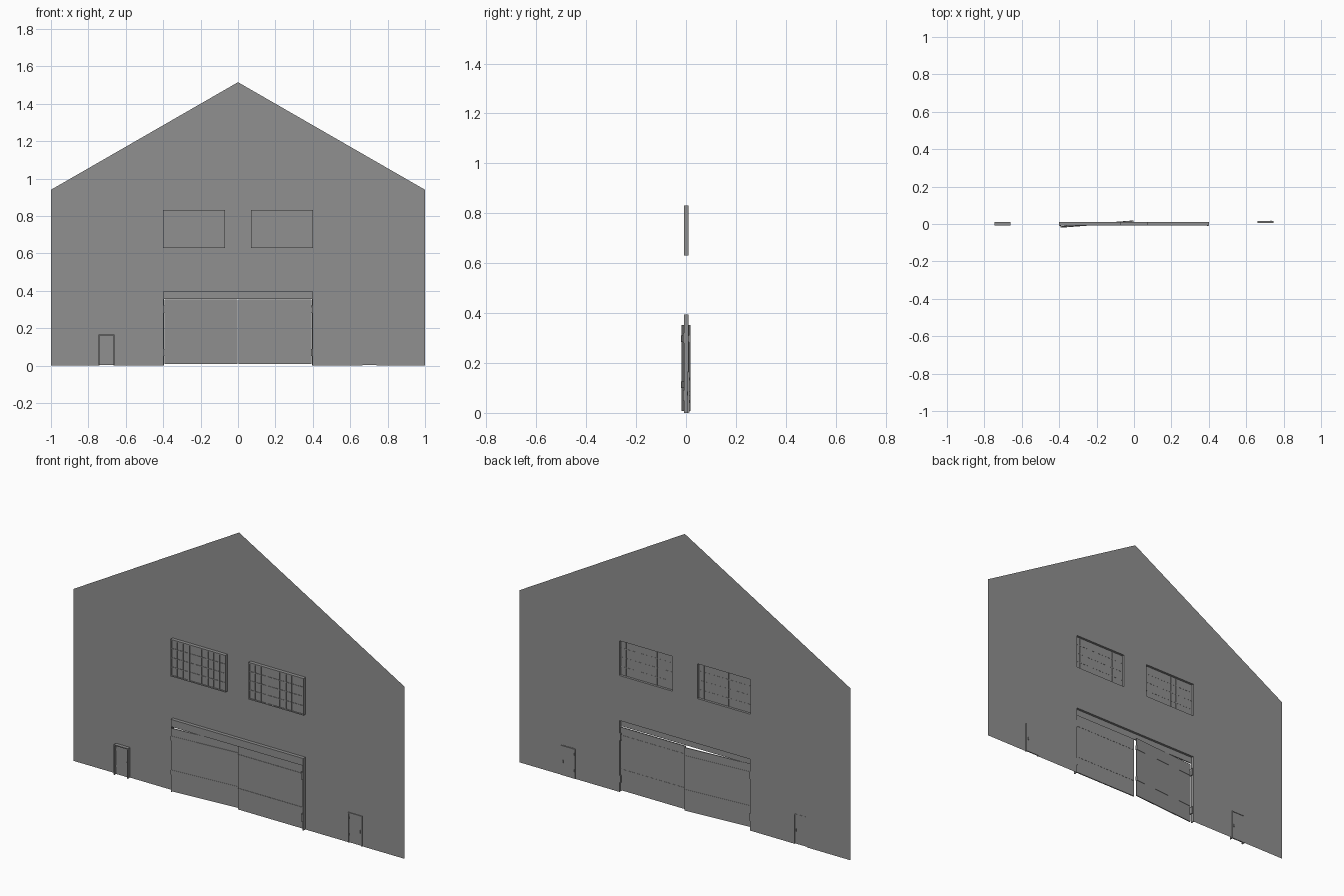
import bpy, bmesh
from math import atan2

cube = bpy.data.objects.get("Cube")
if cube:
    bpy.data.objects.remove(cube, do_unlink=True)

grey = bpy.data.materials.new("mid_grey")
grey.use_nodes = True
colour = (0.28, 0.28, 0.28, 1)
grey.diffuse_color = colour
grey.node_tree.nodes["Principled BSDF"].inputs["Base Color"].default_value = colour

WALL, FRONT = 0.01, -0.009      # wall plane and front face of the frames


def finish(name, bm):
    mesh = bpy.data.meshes.new(name)
    bm.to_mesh(mesh)
    bm.free()
    mesh.materials.append(grey)
    ob = bpy.data.objects.new(name, mesh)
    bpy.context.collection.objects.link(ob)
    return ob


def add_box(bm, x0, x1, y0, y1, z0, z1):
    geo = bmesh.ops.create_cube(bm, size=1)
    for v in geo["verts"]:
        v.co.x = x0 if v.co.x < 0 else x1
        v.co.y = y0 if v.co.y < 0 else y1
        v.co.z = z0 if v.co.z < 0 else z1


def boxes(name, *items):
    bm = bmesh.new()
    for item in items:
        add_box(bm, *item)
    return finish(name, bm)


def surround(x0, x1, z0, z1, t, y0=FRONT, y1=WALL, sill=True):
    bars = [(x0, x0 + t, y0, y1, z0, z1), (x1 - t, x1, y0, y1, z0, z1),
            (x0 + t, x1 - t, y0, y1, z1 - t, z1)]
    if sill:
        bars.append((x0 + t, x1 - t, y0, y1, z0, z0 + t))
    return bars


# Gable wall, a single sheet with notches for doors and holes for windows
GATE, GATE_TOP = 0.4, 0.395
DOOR_IN, DOOR_OUT, DOOR_TOP = 0.66, 0.745, 0.165
WIN_IN, WIN_OUT, WIN_LOW, WIN_TOP = 0.07, 0.402, 0.63, 0.832
half = [(0, GATE_TOP), (GATE, GATE_TOP), (GATE, 0), (DOOR_IN, 0), (DOOR_IN, DOOR_TOP),
        (DOOR_OUT, DOOR_TOP), (DOOR_OUT, 0), (1, 0), (1, 0.94), (0, 1.515)]
outline = half[1:] + [(-x, z) for x, z in reversed(half[1:-1])]
loops = [outline]
for s in (-1, 1):
    loops.append([(s * WIN_IN, WIN_LOW), (s * WIN_OUT, WIN_LOW),
                  (s * WIN_OUT, WIN_TOP), (s * WIN_IN, WIN_TOP)])
bm = bmesh.new()
edges = []
for loop in loops:
    verts = [bm.verts.new((x, WALL, z)) for x, z in loop]
    edges += [bm.edges.new((a, b)) for a, b in zip(verts, verts[1:] + verts[:1])]
bmesh.ops.triangle_fill(bm, edges=edges, use_beauty=True, normal=(0, -1, 0))
bmesh.ops.dissolve_limit(bm, angle_limit=0.01, verts=bm.verts, edges=bm.edges)
finish("gable_wall", bm)

# Windows with a box surround, glass and glazing bars
COLS, ROWS = 9, 4
for side, s in (("right", -1), ("left", 1)):
    x0, x1 = sorted((s * WIN_IN, s * WIN_OUT))
    boxes(side + "_window_frame", *surround(x0, x1, WIN_LOW, WIN_TOP, 0.006))
    boxes(side + "_window_glass", (x0, x1, -0.005, -0.003, WIN_LOW, WIN_TOP))
    bars = []
    for i in range(1, COLS):
        x = x0 + (x1 - x0) * i / COLS
        w = 0.005 if i % 3 == 0 else 0.002
        bars.append((x - w, x + w, -0.008, -0.002, WIN_LOW, WIN_TOP))
    for j in range(1, ROWS):
        z = WIN_LOW + (WIN_TOP - WIN_LOW) * j / ROWS
        bars.append((x0, x1, -0.0075, -0.0022, z - 0.002, z + 0.002))
    boxes(side + "_window_bars", *bars)

# Gate surround and header
boxes("gate_frame", *surround(-GATE, GATE, 0, GATE_TOP, 0.005, sill=False))
boxes("gate_header", (-GATE, GATE, FRONT, -0.003, 0.355, GATE_TOP))

# Gate leaves with rails and hinges; the right leaf stands slightly ajar
LEAF, T = 0.392, 0.003
for side, s in (("right", -1), ("left", 1)):
    w = LEAF / 2
    leaf = boxes(side + "_gate_leaf",
                 (-w, w, -T, T, 0.008, 0.352),
                 (-w, w, -T - 0.002, T + 0.001, 0.285, 0.31),
                 (-w, w, -T - 0.002, T + 0.001, 0.10, 0.125))
    leaf.location = (s * (w + 0.002), 0, 0)
    if s < 0:
        leaf.rotation_euler.z = atan2(0.03, LEAF)
    edge = s * (GATE - 0.007)
    boxes(side + "_gate_hinges",
          *[(edge - 0.004, edge + 0.004, -0.012, 0.008, z, z + 0.04) for z in (0.05, 0.28)])

# Side doors: a boxed frame on one side, a flush one on the other
for side, s, depth in (("right", -1, FRONT), ("left", 1, 0.006)):
    x0, x1 = sorted((s * DOOR_IN, s * DOOR_OUT))
    boxes(side + "_door_frame",
          *surround(x0, x1, 0, DOOR_TOP, 0.005, depth, WALL + 0.001, sill=False))
    y = max(depth + 0.003, 0.002)
    boxes(side + "_door_panel", (x0, x1, y, y + 0.006, 0.002, DOOR_TOP - 0.002))
    boxes(side + "_door_handle", (x1 - 0.014, x1 - 0.01, y - 0.004, y + 0.01, 0.07, 0.085))
    boxes(side + "_door_hinges",
          *[(x0 + 0.004, x0 + 0.007, y - 0.002, y + 0.008, z, z + 0.012) for z in (0.04, 0.13)])
